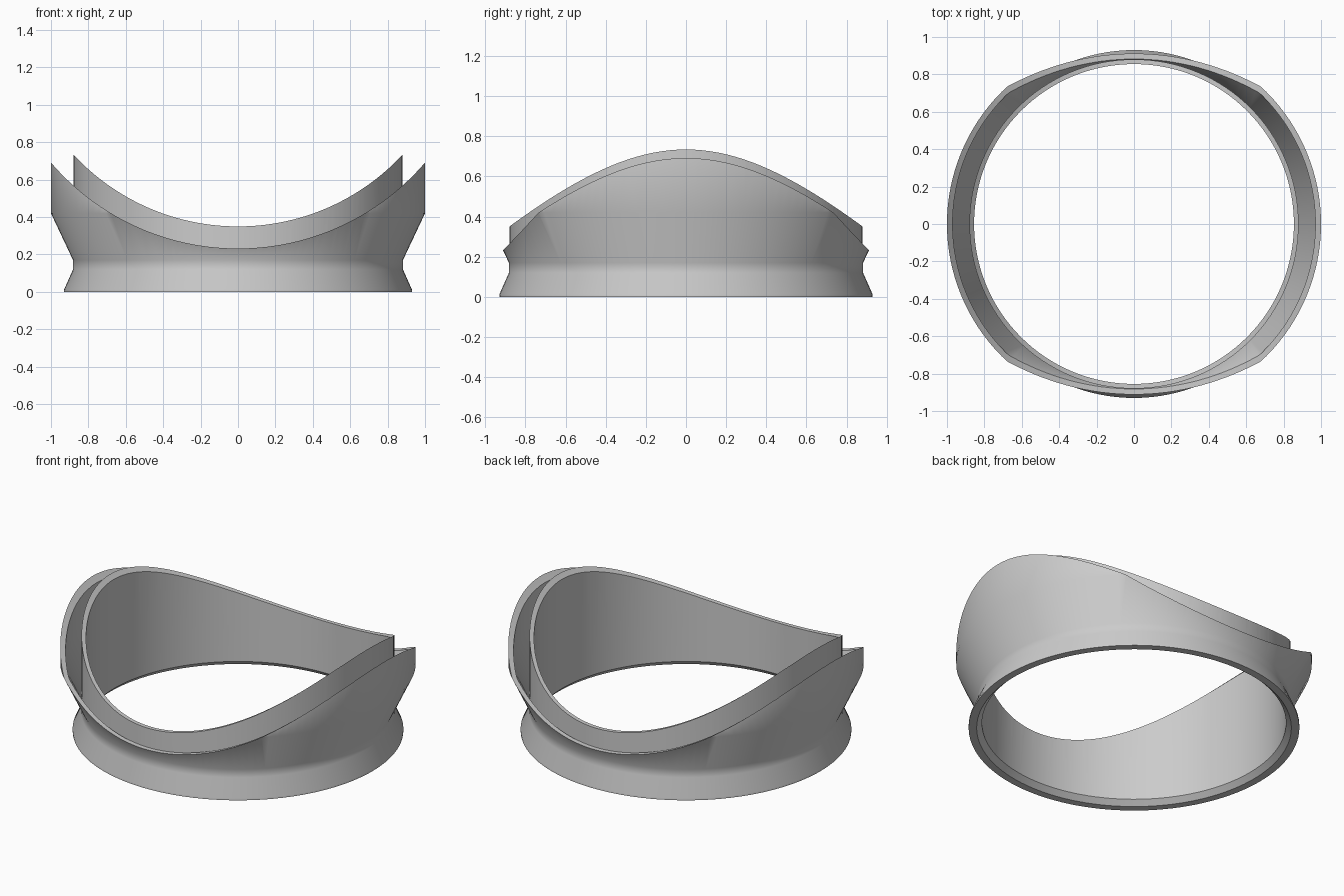
import bpy, bmesh
from math import cos, sin, tau, radians
from mathutils import Matrix

cube = bpy.data.objects.get("Cube")
if cube:
    bpy.data.objects.remove(cube, do_unlink=True)

SEGMENTS = 128
SADDLE_Z = 1.55      # height of the axis of the crossing pipe

grey = bpy.data.materials.new("plain grey")
grey.use_nodes = True
grey.diffuse_color = (0.6, 0.6, 0.6, 1)
grey.node_tree.nodes["Principled BSDF"].inputs["Base Color"].default_value = (0.6, 0.6, 0.6, 1)


def add_object(name, bm):
    bm.normal_update()
    bmesh.ops.recalc_face_normals(bm, faces=bm.faces)
    if bm.calc_volume(signed=True) < 0:
        bmesh.ops.reverse_faces(bm, faces=bm.faces)
    mesh = bpy.data.meshes.new(name)
    bm.to_mesh(mesh)
    bm.free()
    obj = bpy.data.objects.new(name, mesh)
    bpy.context.collection.objects.link(obj)
    mesh.materials.append(grey)
    return obj


def revolve(name, profile):
    """Spin a closed (radius, height) outline around z."""
    bm = bmesh.new()
    rings = []
    for i in range(SEGMENTS):
        a = tau * i / SEGMENTS
        rings.append([bm.verts.new((r * cos(a), r * sin(a), z)) for r, z in profile])
    n = len(profile)
    for i, ring in enumerate(rings):
        following = rings[(i + 1) % SEGMENTS]
        for j in range(n):
            k = (j + 1) % n
            bm.faces.new((ring[j], following[j], following[k], ring[k]))
    return add_object(name, bm)


def saddle_cut(obj, radius):
    """Cut the top with a cylinder lying along y."""
    bm = bmesh.new()
    lying = Matrix.Translation((0, 0, SADDLE_Z)) @ Matrix.Rotation(radians(90), 4, "X")
    bmesh.ops.create_cone(bm, cap_ends=True, segments=256, radius1=radius,
                          radius2=radius, depth=3, matrix=lying)
    cutter = add_object("saddle_cutter", bm)
    cutter.hide_render = True
    mod = obj.modifiers.new("saddle", "BOOLEAN")
    mod.operation = "DIFFERENCE"
    mod.solver = "EXACT"
    mod.object = cutter
    bpy.ops.object.select_all(action="DESELECT")
    obj.select_set(True)
    bpy.context.view_layer.objects.active = obj
    bpy.ops.object.modifier_apply(modifier=mod.name)
    bpy.data.objects.remove(cutter, do_unlink=True)
    bpy.ops.object.shade_smooth_by_angle(angle=radians(30))


# Inner sleeve: thin straight tube with a bevelled lower lip
sleeve = revolve("inner_sleeve", [(0.855, 0.03), (0.855, 1.2), (0.88, 1.2), (0.88, 0.005)])
saddle_cut(sleeve, 1.2)

# Outer collar: flared base, narrow neck and flared skirt with a gap to the sleeve
collar = revolve("outer_collar", [
    (0.87, 0.207), (0.97, 0.415), (0.97, 1.1), (1.0, 1.1), (1.0, 0.42),
    (0.882, 0.17), (0.882, 0.12), (0.93, 0.012), (0.93, 0), (0.885, 0), (0.87, 0.015)])
saddle_cut(collar, 1.318)
